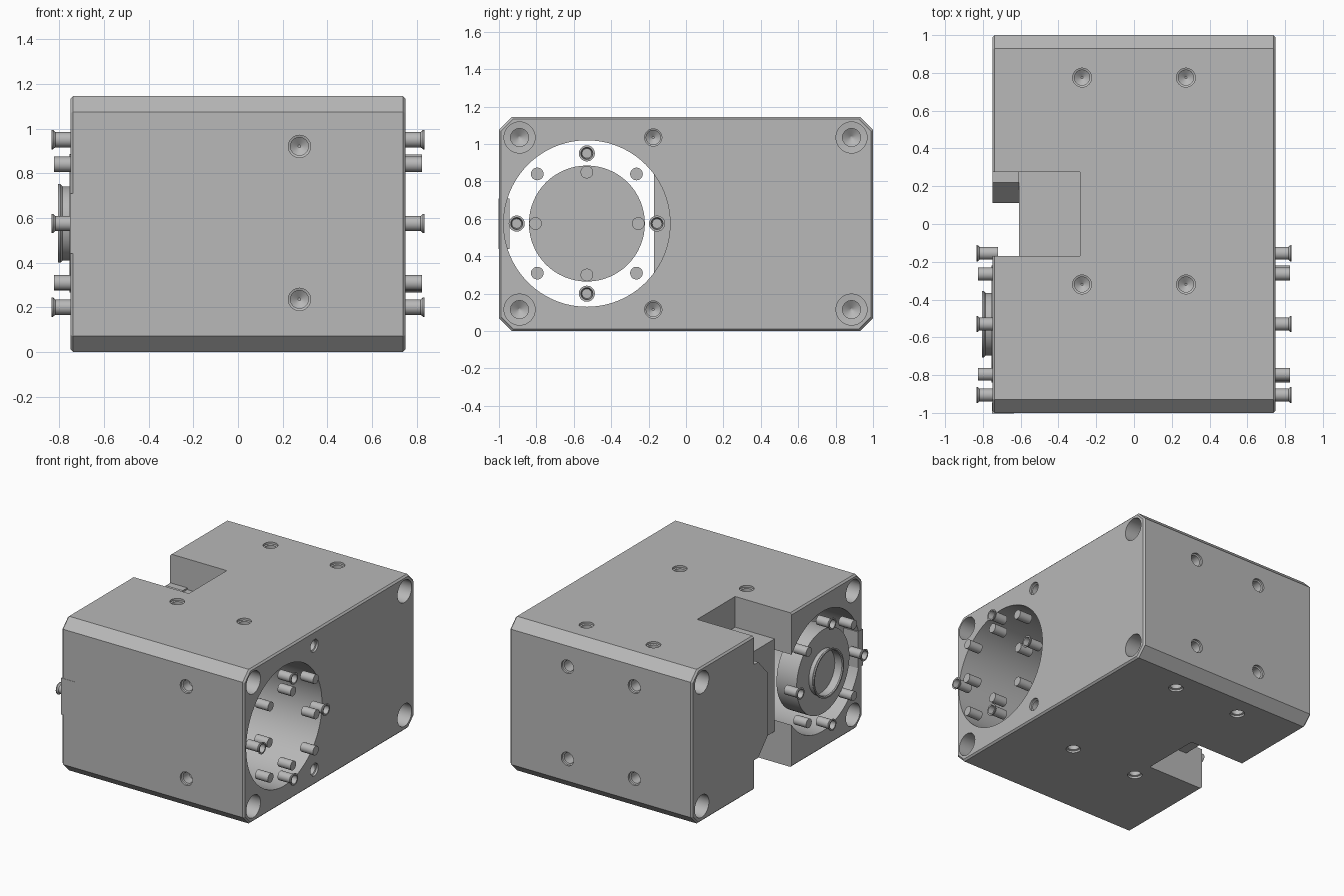
import bpy, bmesh, math
from mathutils import Vector, Matrix

if "Cube" in bpy.data.objects:
    bpy.data.objects.remove(bpy.data.objects["Cube"], do_unlink=True)

grey = bpy.data.materials.new("machined grey")
grey.use_nodes = True
grey.diffuse_color = (0.48, 0.48, 0.48, 1)
grey.node_tree.nodes["Principled BSDF"].inputs["Base Color"].default_value = (0.48, 0.48, 0.48, 1)

HEIGHT, HALF_X = 1.145, 0.75
BORE_Y, BORE_Z = -0.53, 0.575


def finish(name, bm):
    bmesh.ops.recalc_face_normals(bm, faces=bm.faces)
    mesh = bpy.data.meshes.new(name)
    bm.to_mesh(mesh)
    bm.free()
    obj = bpy.data.objects.new(name, mesh)
    bpy.context.collection.objects.link(obj)
    mesh.materials.append(grey)
    return obj


def prism(name, outline, x0, x1):
    """Extrude a (y, z) outline along x."""
    bm = bmesh.new()
    face = bm.faces.new([bm.verts.new((x0, y, z)) for y, z in outline])
    ext = bmesh.ops.extrude_face_region(bm, geom=[face])["geom"]
    moved = [v for v in ext if isinstance(v, bmesh.types.BMVert)]
    bmesh.ops.translate(bm, verts=moved, vec=(x1 - x0, 0, 0))
    return finish(name, bm)


def box(name, x0, x1, y0, y1, z0, z1):
    return prism(name, [(y0, z0), (y1, z0), (y1, z1), (y0, z1)], x0, x1)


def lathe(name, start, direction, profile, sides=32):
    """Spin (radius, distance) points about an axis from start."""
    bm = bmesh.new()
    rings = []
    for r, d in profile:
        rings.append([bm.verts.new((r * math.cos(a), r * math.sin(a), d))
                      for a in (2 * math.pi * i / sides for i in range(sides))])
    for low, high in zip(rings, rings[1:]):
        for i in range(sides):
            j = (i + 1) % sides
            bm.faces.new((low[i], low[j], high[j], high[i]))
    bm.faces.new(rings[0])
    bm.faces.new(rings[-1])
    turn = Vector(direction).to_track_quat('Z', 'Y').to_matrix().to_4x4()
    bm.transform(Matrix.Translation(start) @ turn)
    return finish(name, bm)


def activate(obj):
    bpy.ops.object.select_all(action='DESELECT')
    obj.select_set(True)
    bpy.context.view_layer.objects.active = obj


def smooth(obj):
    activate(obj)
    bpy.ops.object.shade_smooth_by_angle(angle=math.radians(30))


def cut(target, cutter):
    cutter.hide_render = True
    mod = target.modifiers.new("cut", 'BOOLEAN')
    mod.operation, mod.solver, mod.object = 'DIFFERENCE', 'EXACT', cutter
    activate(target)
    bpy.ops.object.modifier_apply(modifier=mod.name)
    bpy.data.objects.remove(cutter, do_unlink=True)


def drill(target, start, direction, wide, wide_depth, narrow, depth):
    profile = [(wide, -0.05), (wide, wide_depth), (narrow, wide_depth + 0.004),
               (narrow, depth), (0.006, depth + narrow * 0.6)]
    cut(target, lathe("drill_cutter", start, direction, profile))


# Housing with chamfered long edges
c = 0.07
outline = []
for y, z, sy, sz in ((-1, 0, 1, 1), (1, 0, -1, 1), (1, HEIGHT, -1, -1), (-1, HEIGHT, 1, -1)):
    pair = [(y, z + c * sz), (y + c * sy, z)]
    outline += pair if sy == sz else pair[::-1]
housing = prism("housing", outline, -HALF_X, HALF_X)
bm = bmesh.new()
bm.from_mesh(housing.data)
end_edges = [e for e in bm.edges if abs(e.verts[0].co.x - e.verts[1].co.x) < 0.001]
bmesh.ops.bevel(bm, geom=end_edges, offset=0.012, segments=1, affect='EDGES')
bm.to_mesh(housing.data)
bm.free()

# Main through bore and side notch
cut(housing, lathe("bore_cutter", (-0.9, BORE_Y, BORE_Z), (1, 0, 0),
                   [(0.445, 0), (0.445, 1.8)], 96))
cut(housing, box("notch_cutter", -0.9, -0.285, -0.17, 0.275, -0.1, HEIGHT + 0.1))

# Mounting holes on top, bottom, front and back
for x in (-0.275, 0.275):
    for y in (-0.32, 0.775):
        drill(housing, (x, y, HEIGHT), (0, 0, -1), 0.05, 0.015, 0.04, 0.11)
        drill(housing, (x, y, 0), (0, 0, 1), 0.05, 0.015, 0.04, 0.11)
    for z in (0.235, 0.92):
        drill(housing, (x, 1, z), (0, -1, 0), 0.05, 0.015, 0.04, 0.14)
for z in (0.235, 0.92):
    drill(housing, (0.275, -1, z), (0, 1, 0), 0.05, 0.015, 0.04, 0.09)

# Counterbored corner holes on both ends, plus two dowel holes
for side in (-1, 1):
    for z in (0.115, 1.035):
        for y in (-0.89, 0.885):
            drill(housing, (side * HALF_X, y, z), (-side, 0, 0), 0.083, 0.12, 0.048, 0.25)
for z in (0.115, 1.035):
    drill(housing, (HALF_X, -0.175, z), (-1, 0, 0), 0.046, 0.015, 0.038, 0.12)
smooth(housing)

# Web inside the notch and the tapered key on the notch wall
box("notch_web", -0.61, -0.284, -0.17, 0.276, 0.23, 0.917)
prism("tapered_key", [(0.276, 0.22), (0.22, 0.22), (0.11, 0.34), (0.11, 0.81),
                      (0.22, 0.93), (0.276, 0.93)], -0.748, -0.609)

# Flush cover plate on the front
box("front_cover_plate", -0.752, -0.635, -1.002, -0.945, 0.44, 0.71)

# Hub with a raised hollow lip
smooth(lathe("hub", (-0.59, BORE_Y, BORE_Z), (-1, 0, 0),
             [(0.31, 0), (0.31, 0.165), (0.166, 0.165), (0.166, 0.195), (0.176, 0.205),
              (0.176, 0.215), (0.166, 0.215), (0.160, 0.208), (0.160, 0.15)], 64))

# Rings of pins on both ends, alternately flared and plain
flared = [(0.034, 0), (0.034, 0.098), (0.043, 0.108), (0.043, 0.115), (0.032, 0.115), (0.026, 0.06)]
plain = [(0.034, 0), (0.034, 0.105)]
for side, label in ((-1, "right"), (1, "left")):
    for i in range(8):
        a = i * math.pi / 4
        start = (side * 0.72, BORE_Y + 0.375 * math.cos(a), BORE_Z + 0.375 * math.sin(a))
        kind = "plain" if i % 2 else "flared"
        smooth(lathe(f"{label}_{kind}_pin", start, (side, 0, 0), plain if i % 2 else flared, 20))
for i in range(4):
    a = i * math.pi / 2
    start = (0.72, BORE_Y + 0.275 * math.cos(a), BORE_Z + 0.275 * math.sin(a))
    smooth(lathe("left_inner_pin", start, (1, 0, 0), plain, 20))
